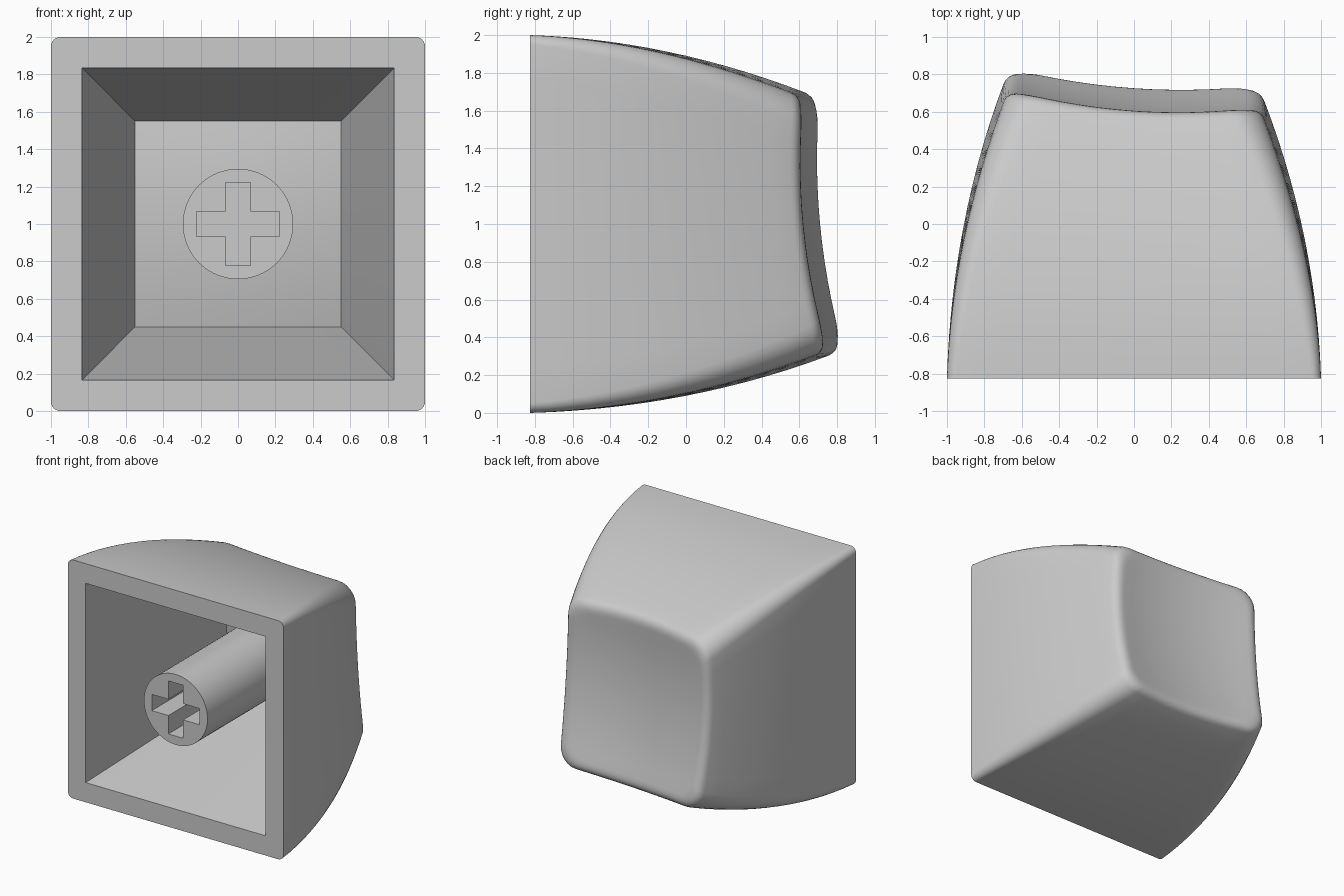
import bpy, bmesh, math

if "Cube" in bpy.data.objects:
    bpy.data.objects.remove(bpy.data.objects["Cube"])

BASE = -0.825                      # y of the open, front-facing side
mat = bpy.data.materials.new("light grey plastic")
mat.diffuse_color = (0.6, 0.6, 0.6, 1)
mat.use_nodes = True
mat.node_tree.nodes["Principled BSDF"].inputs["Base Color"].default_value = mat.diffuse_color


def plane(x, w):                   # tilted plane through the four cap corners
    return 0.725 - 0.07 * x - 0.095 * w


def dish(x, w):                    # scooped finger surface
    return plane(x, w) - 0.12 + 0.155 * (x * x + w * w)


def outline(h, r, arc=7, side=10):
    """Rounded square of half width h and corner radius r, always the same point count."""
    pts = []
    for q in range(4):
        a0 = q * math.pi / 2
        cx = math.copysign(h - r, math.cos(a0 + math.pi / 4))
        cz = math.copysign(h - r, math.sin(a0 + math.pi / 4))
        for k in range(arc):
            a = a0 + k / (arc - 1) * math.pi / 2
            pts.append((cx + r * math.cos(a), cz + r * math.sin(a)))
        x, z = pts[-1]
        dx, dz = -math.sin(a0 + math.pi / 2), math.cos(a0 + math.pi / 2)
        for k in range(1, side):
            f = 2 * (h - r) * k / side
            pts.append((x + dx * f, z + dz * f))
    return pts


def wall(i, s):                    # outer wall point i at height fraction s
    h = 1 - 0.33 * (0.15 * s + 0.85 * s * s)
    x, w = outline(h, 0.05 + 0.11 * s)[i]
    return (x, BASE + s * (plane(x, w) - BASE), w)


def finish(bm, name):
    bmesh.ops.remove_doubles(bm, verts=bm.verts, dist=1e-5)
    bmesh.ops.recalc_face_normals(bm, faces=bm.faces)
    me = bpy.data.meshes.new(name)
    bm.to_mesh(me)
    bm.free()
    ob = bpy.data.objects.new(name, me)
    bpy.context.collection.objects.link(ob)
    me.materials.append(mat)
    return ob


def smooth(ob):
    bpy.ops.object.select_all(action='DESELECT')
    ob.select_set(True)
    bpy.context.view_layer.objects.active = ob
    bpy.ops.object.shade_smooth_by_angle(angle=math.radians(35))


# Cap shell: columns run from the ceiling centre, round the rim, to the dish centre
inner_top, inner_base = outline(0.55, 0), outline(0.835, 0)
n = len(inner_top)
columns = []
for i in range(n):
    s = 1.0
    for _ in range(6):             # where the wall meets the dish
        x, y, w = wall(i, s)
        s = (dish(x, w) - BASE) / (plane(x, w) - BASE)
    col = []
    for k in range(7):             # ceiling
        x, w = (c * k / 6 for c in inner_top[i])
        col.append((x, dish(x, w) - 0.06, w))
    x, w = inner_base[i]
    col.append((x, BASE, w))
    col += [wall(i, (s - 0.04) * k / 14) for k in range(15)]
    A, E = col[-1], wall(i, s)
    x, w = E[0] * 0.88, E[2] * 0.88
    C = (x, dish(x, w), w)
    for k in range(1, 7):          # rounded rim
        t = k / 6
        col.append(tuple((1 - t) ** 2 * a + 2 * t * (1 - t) * e + t * t * c
                         for a, e, c in zip(A, E, C)))
    for k in range(7, -1, -1):     # dish
        x, w = C[0] * k / 8, C[2] * k / 8
        col.append((x, dish(x, w), w))
    columns.append(col)

bm = bmesh.new()
grid = [[bm.verts.new((x, y, w + 1)) for x, y, w in col] for col in columns]
for i in range(n):
    a, b = grid[i], grid[(i + 1) % n]
    for k in range(len(a) - 1):
        bm.faces.new((a[k], a[k + 1], b[k + 1], b[k]))
smooth(finish(bm, "cap_shell"))


def prism(points, y0, y1, name):
    bm = bmesh.new()
    f = bm.faces.new([bm.verts.new((x, y0, z + 1)) for x, z in points])
    ext = bmesh.ops.extrude_face_region(bm, geom=[f])
    for v in ext["geom"]:
        if isinstance(v, bmesh.types.BMVert):
            v.co.y = y1
    return finish(bm, name)


# Stem with a cross-shaped socket
circle = [(0.295 * math.cos(k * math.tau / 64), 0.295 * math.sin(k * math.tau / 64))
          for k in range(64)]
stem = prism(circle, BASE, 0.57, "stem")
a, b = 0.222, 0.068
cross = [(b, a), (b, b), (a, b), (a, -b), (b, -b), (b, -a),
         (-b, -a), (-b, -b), (-a, -b), (-a, b), (-b, b), (-b, a)]
cutter = prism(cross, BASE - 0.1, BASE + 0.7, "socket_cutter")
cutter.hide_render = True
mod = stem.modifiers.new("socket", 'BOOLEAN')
mod.operation = 'DIFFERENCE'
mod.solver = 'EXACT'
mod.object = cutter
bpy.context.view_layer.objects.active = stem
bpy.ops.object.modifier_apply(modifier="socket")
bpy.data.objects.remove(cutter, do_unlink=True)
smooth(stem)
